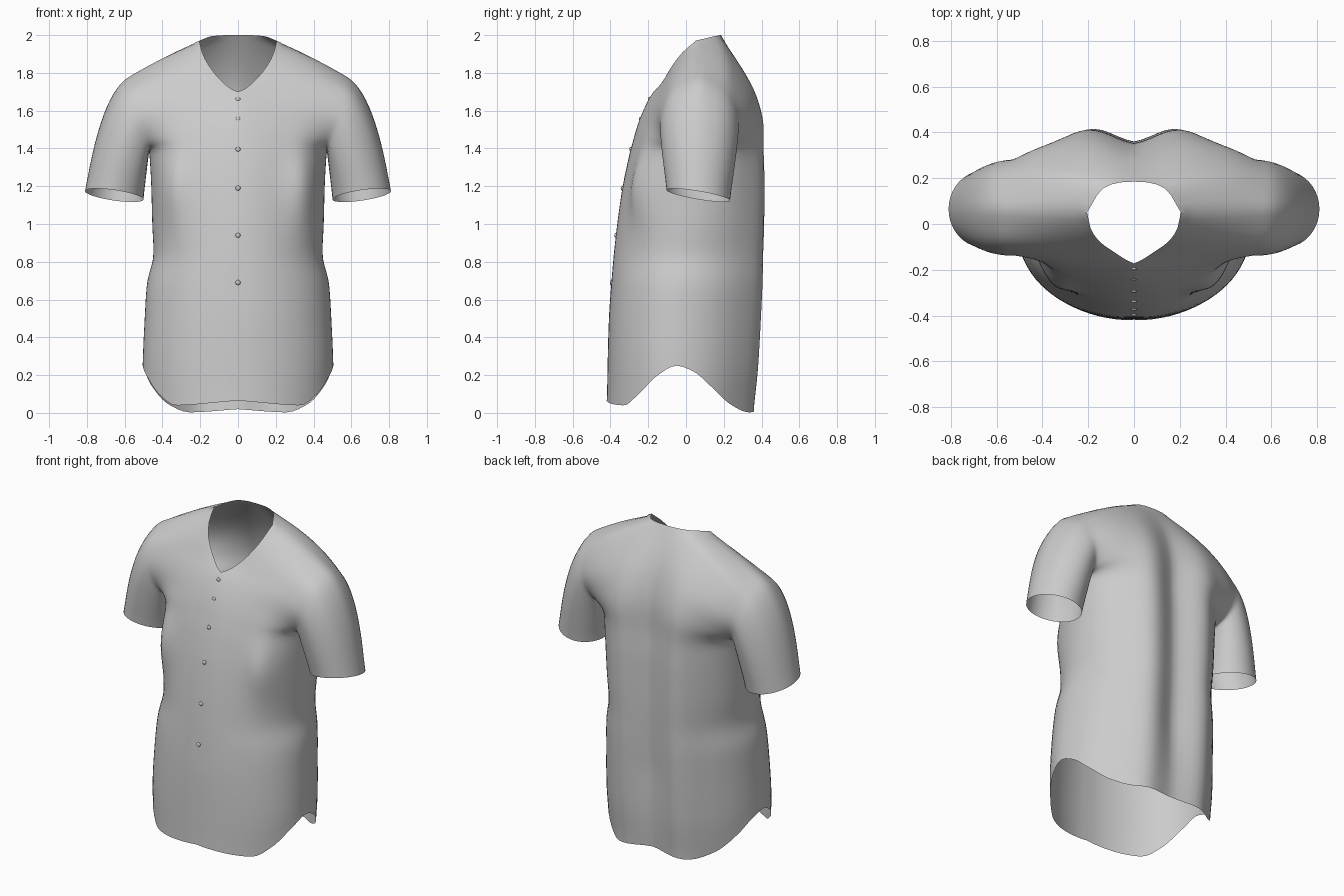
import bpy, bmesh
from math import sin, cos, pi, exp
from mathutils import Vector

if "Cube" in bpy.data.objects:
    bpy.data.objects.remove(bpy.data.objects["Cube"])

N, LOW, UP, SLV = 20, 30, 20, 14   # columns per quarter, body rows, yoke rows, sleeve rings


def curve(keys, t):
    """Smooth monotone interpolation through (parameter, value, value, ...) keys."""
    t = min(max(t, keys[0][0]), keys[-1][0])
    i = 0
    while i < len(keys) - 2 and t > keys[i + 1][0]:
        i += 1
    h = keys[i + 1][0] - keys[i][0]
    u = (t - keys[i][0]) / h
    out = []
    for c in range(1, len(keys[0])):
        d = [(b[c] - a[c]) / (b[0] - a[0]) for a, b in zip(keys, keys[1:])]

        def slope(k):
            if k == 0 or k == len(d):
                return d[0] if k == 0 else d[-1]
            p = d[k - 1] * d[k]
            return 2 * p / (d[k - 1] + d[k]) if p > 0 else 0
        a, b = keys[i][c], keys[i + 1][c]
        out.append(a * (1 + 2 * u) * (1 - u) ** 2 + b * u * u * (3 - 2 * u)
                   + h * (slope(i) * u * (1 - u) ** 2 - slope(i + 1) * u * u * (1 - u)))
    return out


# body: z, half width, front y, back y, side seam y
BODY = [(0, .49, -.422, .37, -.05), (.25, .505, -.418, .40, -.05), (.5, .495, -.411, .417, -.04),
        (.70, .482, -.397, .427, -.02), (.83, .447, -.386, .432, 0), (1, .455, -.367, .435, .03),
        (1.2, .46, -.338, .435, .05), (1.38, .47, -.30, .427, .06)]
# hem height by angle from front to back
HEM = [(0, .065), (.73, .04), (1, .1), (1.3, .2), (1.57, .25), (1.77, .22), (2, .14),
       (2.3, .045), (2.6, .003), (3.15, .02)]
# centre line then neckline, and armhole edge, for the front and back yoke
INNER = {-1: [(0, 0, -.30, 1.38), (.25, 0, -.25, 1.55), (.5, 0, -.175, 1.70), (.55, .03, -.162, 1.712),
              (.65, .08, -.13, 1.75), (.8, .155, -.075, 1.84), (.9, .19, -.02, 1.91), (1, .205, .05, 1.97)],
         1: [(0, 0, .427, 1.38), (.2, 0, .405, 1.55), (.45, 0, .33, 1.77), (.7, 0, .185, 2.0),
             (.75, .06, .182, 2.0), (.85, .135, .155, 1.995), (1, .205, .05, 1.97)]}
OUTER = {-1: [(0, .47, .06, 1.38), (.2, .475, -.08, 1.41), (.5, .53, -.138, 1.55),
              (.75, .57, -.08, 1.70), (1, .585, .07, 1.785)],
         1: [(0, .47, .06, 1.38), (.2, .48, .21, 1.41), (.5, .53, .282, 1.55),
             (.75, .57, .22, 1.70), (1, .585, .07, 1.785)]}


def folds(p, side, s, fade):
    """Chest fold in front; spine groove flanked by two swells at the back."""
    if side < 0:
        x = .36 + .06 * (1.2 - p.z)
        p.y -= .072 * exp(-((p.x - x) / .09) ** 2 - ((p.z - 1.2) / .2) ** 2) * min(1, (1 - s) * 4)
        if s == 0:
            p.y += .003
    else:
        p.y += fade * (.025 * exp(-((p.x - .22) / .09) ** 2)
                       - .075 * exp(-(p.x / .11) ** 2) * min(1, .5 + p.z))
    return p


def body_point(side, s, k):
    f = s * pi / 2
    hem = curve(HEM, f if side < 0 else pi - f)[0]
    z = hem + (1.38 - hem) * k / LOW
    a, yf, yb, ys = curve(BODY, z)
    y = yf if side < 0 else yb
    return folds(Vector((a * sin(f), ys + (y - ys) * cos(f), z)), side, s, 1)


def yoke_point(side, s, k):
    t = k / UP
    i, o = Vector(curve(INNER[side], t)), Vector(curve(OUTER[side], t))
    w = 1 - t
    u = w * sin(s * pi / 2) + t * s
    v = w * (1 - cos(s * pi / 2)) + t * s
    p = Vector((i.x + (o.x - i.x) * u, i.y + (o.y - i.y) * v, i.z + (o.z - i.z) * (w * v + t * s)))
    if side > 0:
        p.y += .17 * sin(pi * s) * t * (1 - t)
    p.z += .01 * sin(pi * s) * t * t
    return folds(p, side, s, max(0, 1 - t / .7))


def sleeve_point(side, k, j):
    t, u = k / UP, j / SLV
    p0 = Vector(curve(OUTER[side], t))
    c, n = -cos(pi * t), side * sin(pi * t)
    p2 = Vector((.655 + .155 * c, .065 + .168 * n, 1.152 + .022 * c - .028 * n))
    g = (1 + c) / 2
    p1 = p0.lerp(p2, .35) + Vector((.065 * g, .02 * n, .12 * g))
    return p0 * (1 - u) ** 2 + p1 * 2 * u * (1 - u) + p2 * u * u


def add_grid(bm, rows):
    vs = [[bm.verts.new(p) for p in r] for r in rows]
    for a, b in zip(vs, vs[1:]):
        for q in range(len(a) - 1):
            bm.faces.new((a[q], a[q + 1], b[q + 1], b[q]))


# half shirt: body, yoke and sleeve, mirrored across x
bm = bmesh.new()
for side in (-1, 1):
    add_grid(bm, [[body_point(side, q / N, k) for q in range(N + 1)] for k in range(LOW + 1)])
    add_grid(bm, [[yoke_point(side, q / N, k) for q in range(N + 1)] for k in range(UP + 1)])
    add_grid(bm, [[sleeve_point(side, k, j) for k in range(UP + 1)] for j in range(SLV + 1)])
bmesh.ops.remove_doubles(bm, verts=bm.verts, dist=.0015)
# relax the joins, leaving open edges and the centre line alone
inside = [v for v in bm.verts if not v.is_boundary]
for _ in range(3):
    bmesh.ops.smooth_vert(bm, verts=inside, factor=.5, use_axis_x=True, use_axis_y=True, use_axis_z=True)
bmesh.ops.recalc_face_normals(bm, faces=bm.faces)
front = max(bm.faces, key=lambda f: -f.calc_center_median().y)
if front.normal.y > 0:
    bmesh.ops.reverse_faces(bm, faces=bm.faces)
for f in bm.faces:
    f.smooth = True
mesh = bpy.data.meshes.new("shirt")
bm.to_mesh(mesh)
bm.free()
shirt = bpy.data.objects.new("shirt", mesh)
bpy.context.collection.objects.link(shirt)
mirror = shirt.modifiers.new("mirror", 'MIRROR')
mirror.merge_threshold = .002

# buttons down the front
for n, z in enumerate((1.66, 1.555, 1.395, 1.19, .94, .69)):
    near = [v.co.y for v in mesh.vertices if abs(v.co.x) < .002 and v.co.y < 0 and abs(v.co.z - z) < .03]
    y = sum(near) / len(near)
    bpy.ops.mesh.primitive_uv_sphere_add(segments=12, ring_count=8, radius=.013, location=(0, y, z))
    b = bpy.context.object
    b.name = f"button_{n + 1}"
    b.scale.y = .6
    bpy.ops.object.shade_smooth()
